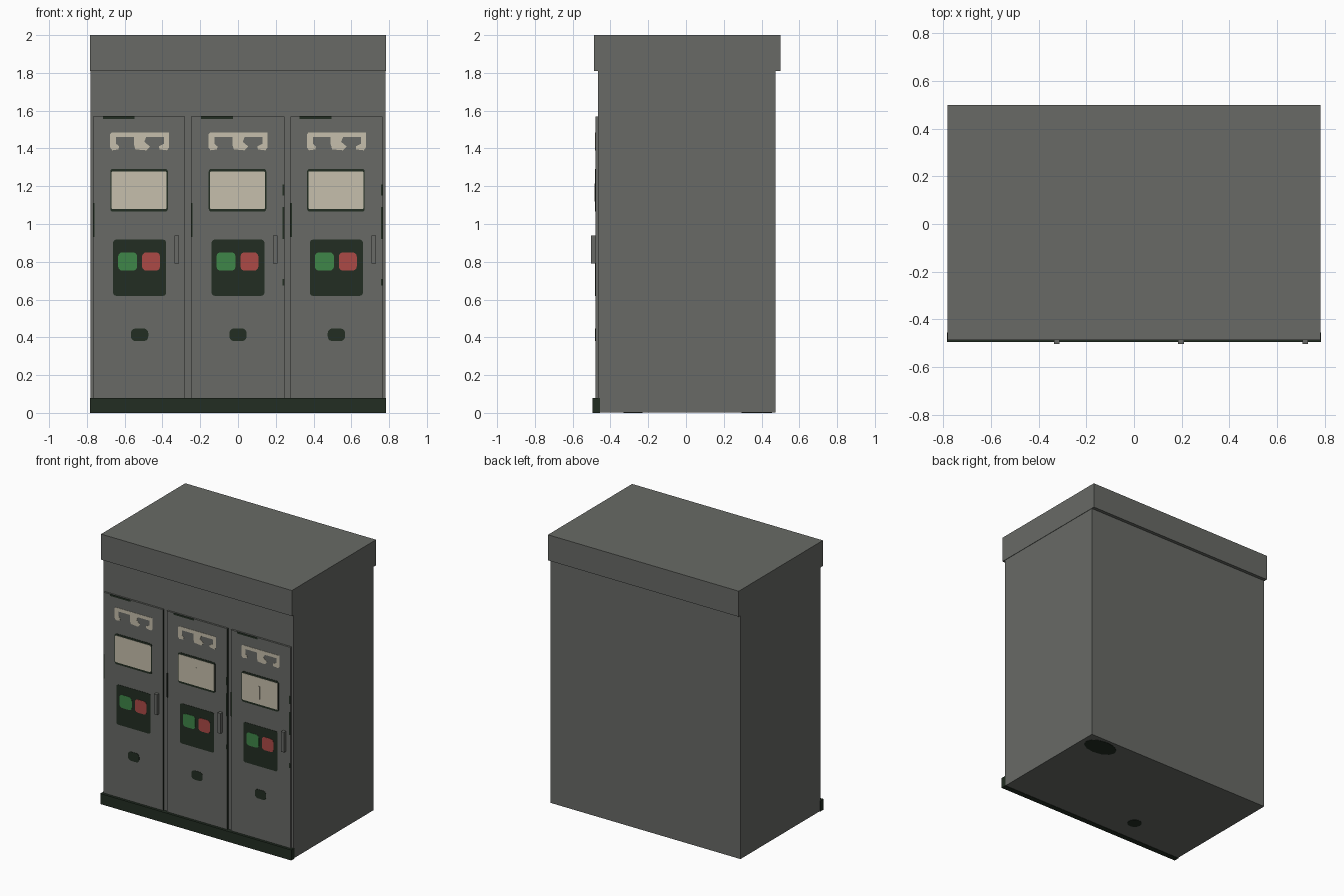
import bpy, bmesh, math

if "Cube" in bpy.data.objects:
    bpy.data.objects.remove(bpy.data.objects["Cube"])


def mat(name, rgb):
    m = bpy.data.materials.new(name)
    m.diffuse_color = (*[(((c / 255) + 0.055) / 1.055) ** 2.4 for c in rgb], 1)
    m.use_nodes = True
    m.node_tree.nodes["Principled BSDF"].inputs["Base Color"].default_value = m.diffuse_color
    return m


GREY = mat("cabinet grey", (104, 106, 102))
DARK = mat("dark trim", (34, 45, 34))
BEIGE = mat("beige display", (198, 191, 172))
GREEN = mat("green button", (63, 134, 72))
RED = mat("red button", (172, 74, 70))


def finish(bm, name, *mats):
    bmesh.ops.recalc_face_normals(bm, faces=bm.faces)
    me = bpy.data.meshes.new(name)
    bm.to_mesh(me)
    bm.free()
    for m in mats:
        me.materials.append(m)
    ob = bpy.data.objects.new(name, me)
    bpy.context.collection.objects.link(ob)
    return ob


def prism(name, pts, y0, y1, *mats):
    """Extrude an x-z outline from y0 to y1."""
    bm = bmesh.new()
    f = bm.faces.new([bm.verts.new((x, y0, z)) for x, z in pts])
    ext = bmesh.ops.extrude_face_region(bm, geom=[f])["geom"]
    for v in ext:
        if isinstance(v, bmesh.types.BMVert):
            v.co.y = y1
    return finish(bm, name, *mats)


def rect(x0, x1, z0, z1, r=0.0):
    """Rectangle outline, with corners rounded by radius r."""
    if r == 0:
        return [(x0, z0), (x1, z0), (x1, z1), (x0, z1)]
    pts = []
    for cx, cz, a0 in ((x1 - r, z1 - r, 0), (x0 + r, z1 - r, 90),
                       (x0 + r, z0 + r, 180), (x1 - r, z0 + r, 270)):
        for k in range(4):
            a = math.radians(a0 + 30 * k)
            pts.append((cx + r * math.cos(a), cz + r * math.sin(a)))
    return pts


def disc(name, x, y, rx, ry, z, m):
    bm = bmesh.new()
    bm.faces.new([bm.verts.new((x + rx * math.cos(a * math.pi / 6),
                                y + ry * math.sin(a * math.pi / 6), z))
                  for a in range(12)])
    ob = finish(bm, name, m)
    s = ob.modifiers.new("thickness", 'SOLIDIFY')
    s.thickness = 0.002
    s.offset = 0


# Main enclosure, overhanging roof box and front plinth
prism("cabinet_body", rect(-0.78, 0.78, 0.002, 1.82), -0.465, 0.475, GREY)
prism("roof_box", rect(-0.783, 0.783, 1.81, 2.0), -0.487, 0.50, GREY)
prism("front_plinth", rect(-0.784, 0.784, 0, 0.078), -0.495, -0.455, DARK)

# Dark openings under the floor
disc("floor_opening_large", 0.62, 0.375, 0.13, 0.08, 0.001, DARK)
disc("floor_opening_small", -0.24, -0.28, 0.05, 0.05, 0.001, DARK)

# Bracket-shaped sign outline, relative to the door centre
SIGN = [(-0.145, 1.39), (-0.112, 1.395), (-0.108, 1.41), (-0.124, 1.425),
        (-0.124, 1.46), (-0.03, 1.46), (-0.03, 1.42), (-0.022, 1.395),
        (0.035, 1.39), (0.055, 1.41), (0.025, 1.435), (0.035, 1.46),
        (0.13, 1.46), (0.13, 1.425), (0.103, 1.412), (0.105, 1.395),
        (0.145, 1.39), (0.156, 1.405), (0.156, 1.485), (-0.148, 1.485),
        (-0.156, 1.475), (-0.156, 1.405)]

FRONT = -0.479
DOORS = [("left", -0.521, -0.767, -0.28), ("middle", 0.0, -0.249, 0.246),
         ("right", 0.521, 0.277, 0.766)]

for side, c, x0, x1 in DOORS:
    # Door leaf, with dark edges inside the gaps between doors
    door = prism(side + "_door", rect(x0, x1, 0.08, 1.57), FRONT, -0.463, GREY, DARK)
    for p in door.data.polygons:
        if abs(p.normal.x) > 0.9 and abs(p.center.x) < 0.5:
            p.material_index = 1

    def plate(name, pts, top, m, base=FRONT + 0.001):
        prism(f"{side}_{name}", pts, FRONT - top, base, m)

    # Sign and display window
    plate("sign", [(c + x, z) for x, z in SIGN], 0.002, BEIGE)
    plate("display_frame", rect(c - 0.155, c + 0.15, 1.065, 1.292, 0.015), 0.002, DARK)
    plate("display", rect(c - 0.149, c + 0.143, 1.08, 1.278, 0.006), 0.004, BEIGE)
    if side != "left":
        plate("display_rib", rect(c - 0.015, c - 0.003, 1.12, 1.215), 0.006, BEIGE)

    # Button panel with green and red push buttons
    plate("button_panel", rect(c - 0.14, c + 0.14, 0.62, 0.917, 0.015), 0.002, DARK)
    plate("green_button", rect(c - 0.114, c - 0.013, 0.753, 0.85, 0.022), 0.004, GREEN)
    plate("red_button", rect(c + 0.013, c + 0.108, 0.753, 0.85, 0.022), 0.004, RED)

    # Lock plate and door handle
    plate("lock_plate", rect(c - 0.046, c + 0.046, 0.38, 0.447, 0.024), 0.002, DARK)
    plate("handle", rect(c + 0.185, c + 0.209, 0.79, 0.94), 0.025, GREY)

    # Dark top seal and hinge strips on the door edges
    plate("top_seal", rect(c - 0.195, c - 0.026, 1.557, 1.571), 0.001, DARK)
    plate("hinge_strip", rect(x0 - 0.001, x0 + 0.008, 0.93, 1.11), 0.001, DARK)
    for i, (a, b) in enumerate(((0.92, 1.09), (1.15, 1.21), (0.675, 0.71))):
        if side != "left":
            plate(f"latch_strip_{i + 1}", rect(x1 - 0.01, x1 + 0.001, a, b), 0.001, DARK)
